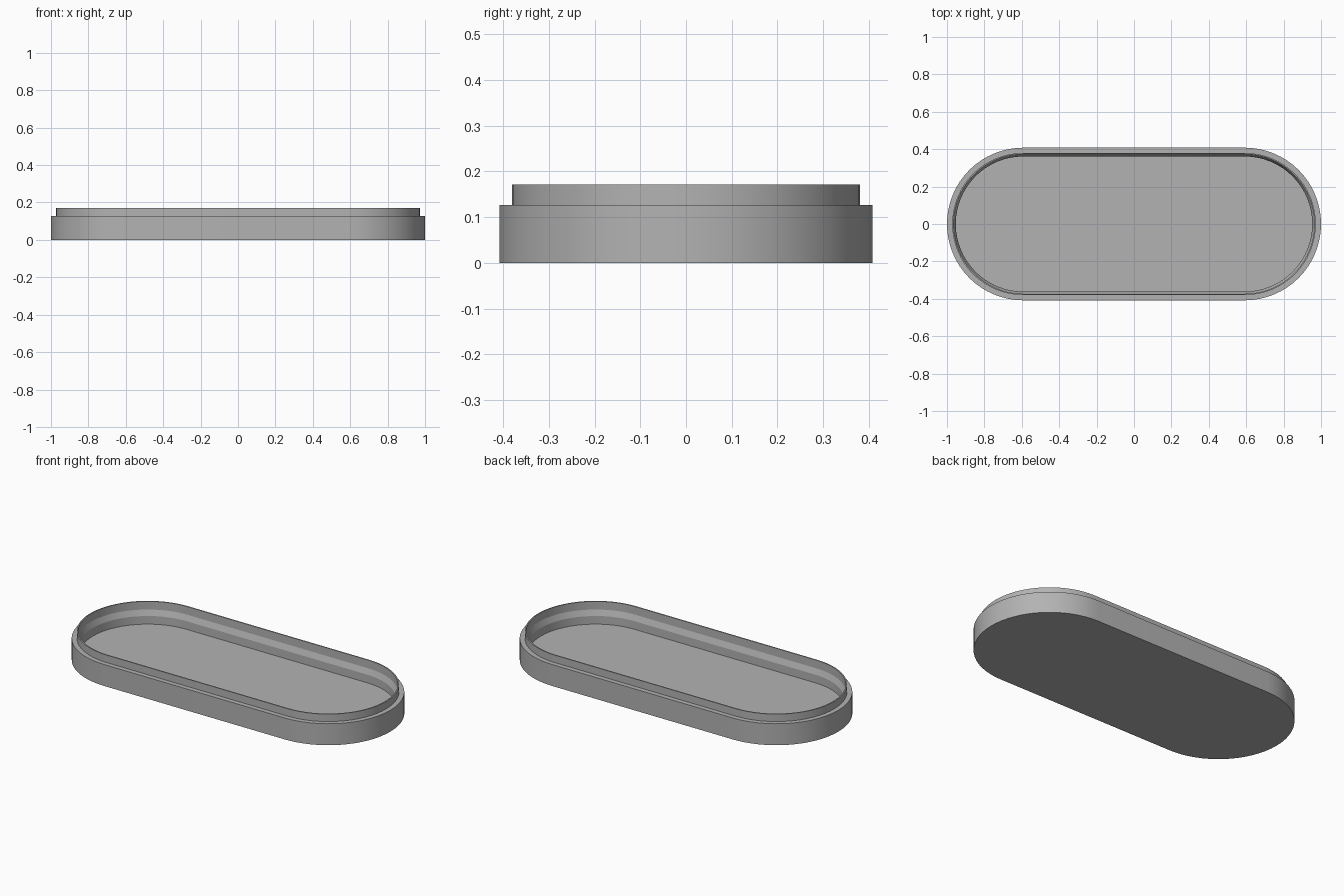
import bpy, bmesh, math

cube = bpy.data.objects.get("Cube")
if cube:
    bpy.data.objects.remove(cube, do_unlink=True)

HALF_STRAIGHT = 0.592   # half length of the straight sides
ARC_STEPS = 32          # segments in each rounded end


def grey_material():
    mat = bpy.data.materials.new("Plain grey")
    colour = (0.45, 0.45, 0.45, 1)
    mat.use_nodes = True
    mat.diffuse_color = colour
    mat.node_tree.nodes["Principled BSDF"].inputs["Base Color"].default_value = colour
    return mat


def stadium_ring(bm, radius, z):
    """Closed loop of vertices with straight sides and round ends."""
    ring = []
    for side, start in ((1, -math.pi / 2), (-1, math.pi / 2)):
        for i in range(ARC_STEPS + 1):
            a = start + math.pi * i / ARC_STEPS
            ring.append(bm.verts.new((side * HALF_STRAIGHT + radius * math.cos(a),
                                      radius * math.sin(a), z)))
    return ring


# Cross-section from the underside, over the lip and down to the inner floor
profile = [
    (0.408, 0.0),     # bottom edge
    (0.408, 0.127),   # outer wall top
    (0.380, 0.127),   # shoulder
    (0.380, 0.171),   # lip outside
    (0.373, 0.171),   # lip rim
    (0.373, 0.123),   # lip inside
    (0.361, 0.090),   # inner chamfer
    (0.361, 0.042),   # inner floor edge
]

bm = bmesh.new()
rings = [stadium_ring(bm, r, z) for r, z in profile]
for low, high in zip(rings, rings[1:]):
    for i in range(len(low)):
        j = (i + 1) % len(low)
        bm.faces.new((low[i], low[j], high[j], high[i]))
bm.faces.new(rings[0][::-1])   # underside
bm.faces.new(rings[-1])        # inner floor
bmesh.ops.recalc_face_normals(bm, faces=bm.faces)

mesh = bpy.data.meshes.new("tray")
bm.to_mesh(mesh)
bm.free()
mesh.materials.append(grey_material())
tray = bpy.data.objects.new("lipped_tray", mesh)
bpy.context.collection.objects.link(tray)

# Smooth round ends, crisp rims
bpy.context.view_layer.objects.active = tray
tray.select_set(True)
bpy.ops.object.shade_smooth_by_angle(angle=math.radians(15))
